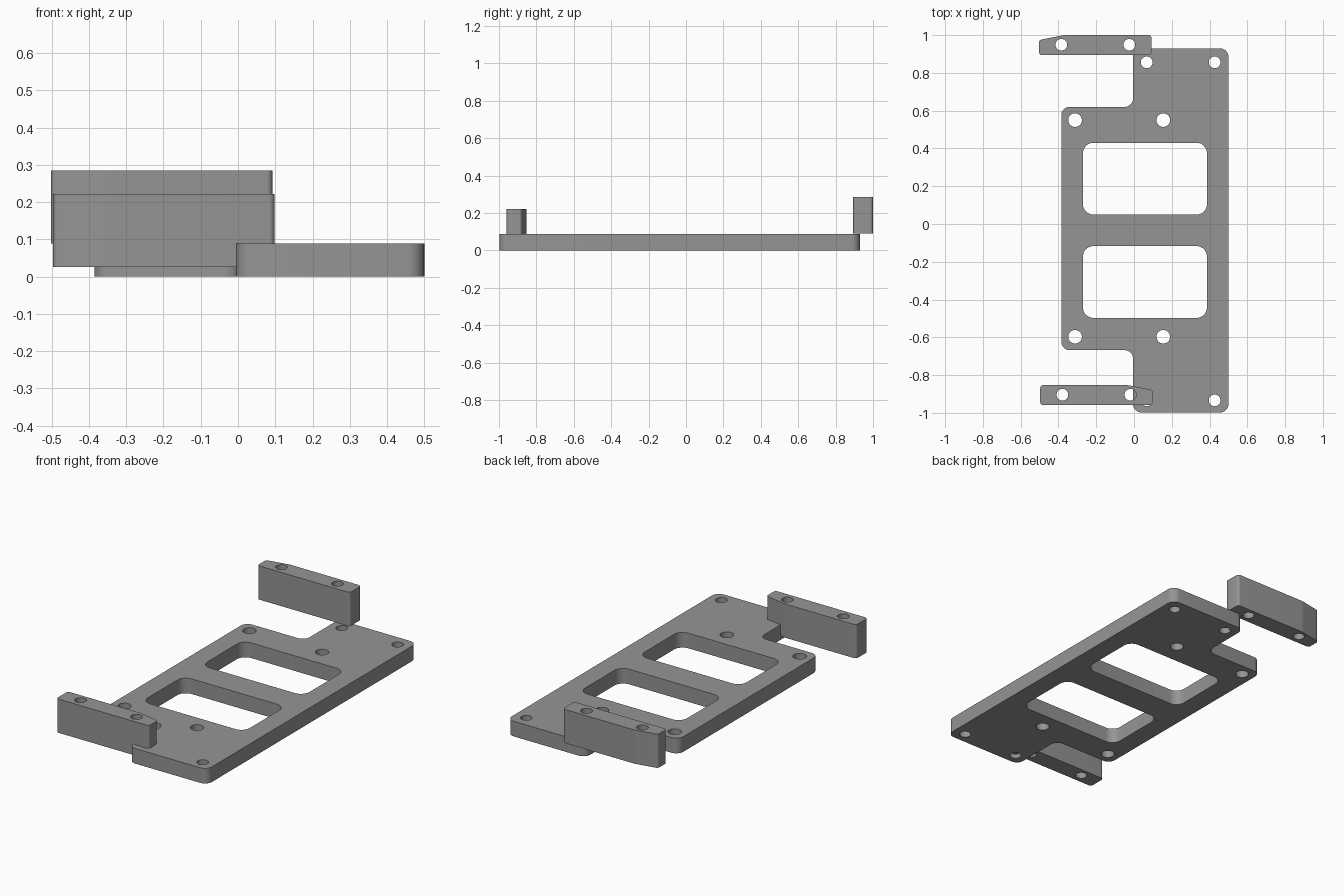
import bpy, bmesh, math
from mathutils import Vector

if "Cube" in bpy.data.objects:
    bpy.data.objects.remove(bpy.data.objects["Cube"])

grey = bpy.data.materials.new("mid_grey")
grey.diffuse_color = (0.30, 0.30, 0.30, 1)
grey.use_nodes = True
grey.node_tree.nodes["Principled BSDF"].inputs["Base Color"].default_value = grey.diffuse_color


def rounded(points, radius, steps=8):
    """Closed outline with every corner replaced by a tangent arc."""
    out, n = [], len(points)
    for i in range(n):
        p = Vector(points[i])
        a = (Vector(points[i - 1]) - p).normalized()
        b = (Vector(points[(i + 1) % n]) - p).normalized()
        half = a.angle(b) / 2
        centre = p + (a + b).normalized() * (radius / math.sin(half))
        start = p + a * (radius / math.tan(half)) - centre
        end = p + b * (radius / math.tan(half)) - centre
        sweep = start.angle_signed(end)  # clockwise positive
        for k in range(steps + 1):
            t = -sweep * k / steps
            c, s = math.cos(t), math.sin(t)
            out.append(centre + Vector((start.x * c - start.y * s,
                                        start.x * s + start.y * c)))
    return out


def circle(x, y, r, n=32):
    return [Vector((x + r * math.cos(2 * math.pi * i / n),
                    y + r * math.sin(2 * math.pi * i / n))) for i in range(n)]


def box(x0, x1, y0, y1):
    return [(x0, y0), (x1, y0), (x1, y1), (x0, y1)]


def extruded(name, loops, z0, z1):
    """Fill an outline with its holes and extrude it upward."""
    bm = bmesh.new()
    edges = []
    for loop in loops:
        vs = [bm.verts.new((p.x, p.y, z0)) for p in loop]
        edges += [bm.edges.new((vs[i - 1], vs[i])) for i in range(len(vs))]
    bmesh.ops.triangle_fill(bm, edges=edges, use_beauty=True, normal=(0, 0, 1))
    ext = bmesh.ops.extrude_face_region(bm, geom=bm.faces[:], use_keep_orig=True)
    top = [g for g in ext["geom"] if isinstance(g, bmesh.types.BMVert)]
    bmesh.ops.translate(bm, verts=top, vec=(0, 0, z1 - z0))
    bmesh.ops.recalc_face_normals(bm, faces=bm.faces[:])
    mesh = bpy.data.meshes.new(name)
    bm.to_mesh(mesh)
    bm.free()
    mesh.materials.append(grey)
    obj = bpy.data.objects.new(name, mesh)
    bpy.context.collection.objects.link(obj)
    bpy.ops.object.select_all(action='DESELECT')
    obj.select_set(True)
    bpy.context.view_layer.objects.active = obj
    bpy.ops.object.shade_smooth_by_angle(angle=math.radians(30))
    return obj


# Base plate: stepped outline, two windows, eight screw holes
outline = [(-0.005, -0.998), (0.5, -0.998), (0.5, 0.93), (-0.005, 0.93),
           (-0.005, 0.62), (-0.385, 0.62), (-0.385, -0.668), (-0.005, -0.668)]
loops = [rounded(outline, 0.045)]
for y0, y1 in ((0.05, 0.43), (-0.497, -0.117)):
    loops.append(rounded(box(-0.27, 0.386, y0, y1), 0.055))
loops += [circle(x, y, 0.036) for x in (-0.312, 0.155) for y in (0.55, -0.597)]
loops += [circle(x, y, 0.031) for x in (0.067, 0.427) for y in (0.856, -0.934)]
extruded("base_plate", loops, 0, 0.088)


# Upright brackets: bar with one tapered end and two vertical holes
def bracket(name, cx, y0, side, z0):
    shape = [(-0.2975, 0), (0.2975, 0), (0.2975, 0.08), (0.165, 0.106), (-0.2975, 0.106)]
    pts = [(cx + side * x, y0 + y) for x, y in shape]
    holes = [circle(cx + dx, y0 + 0.055, 0.031) for dx in (-0.18, 0.18)]
    extruded(name, [rounded(pts, 0.016)] + holes, z0, z0 + 0.196)


bracket("rear_bracket", -0.205, 0.894, -1, 0.089)
bracket("front_bracket", -0.199, -0.959, 1, 0.025)
